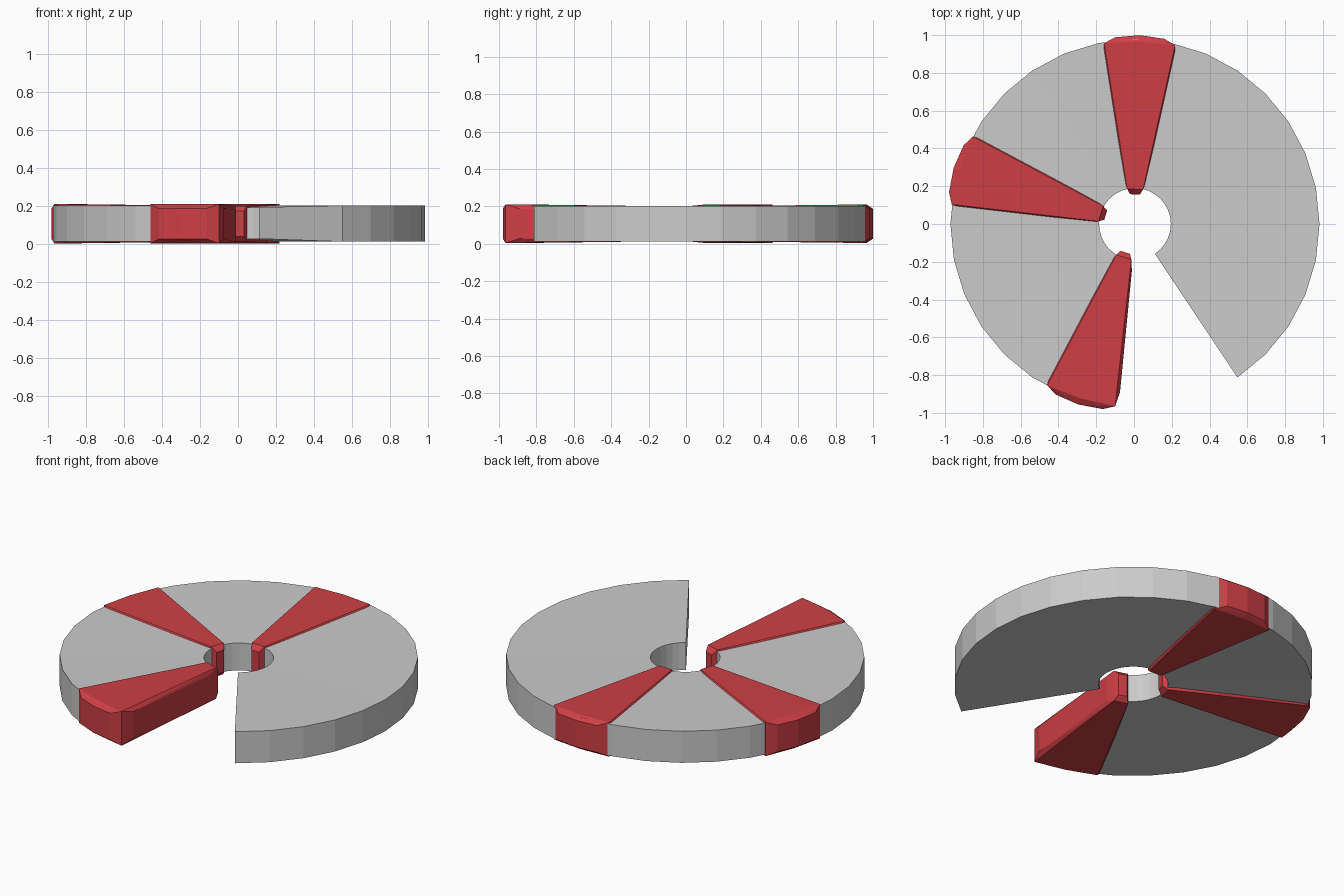
import bpy, bmesh
from math import radians, cos, sin

if "Cube" in bpy.data.objects:
    bpy.data.objects.remove(bpy.data.objects["Cube"])

MID_Z = 0.107


def finish(bm, name):
    bmesh.ops.recalc_face_normals(bm, faces=bm.faces)
    mesh = bpy.data.meshes.new(name)
    bm.to_mesh(mesh)
    bm.free()
    obj = bpy.data.objects.new(name, mesh)
    bpy.context.collection.objects.link(obj)
    return obj


# Open grey ring: a slightly tapered section swept in 32-per-turn steps
def open_ring():
    bm = bmesh.new()
    profile = [(0.19, 0.028), (0.977, 0.013), (0.977, 0.203), (0.19, 0.193)]
    steps, start = 28, -56.25
    rings = []
    for i in range(steps + 1):
        a = radians(start + i * 11.25)
        rings.append([bm.verts.new((0.005 + r * cos(a), r * sin(a), z)) for r, z in profile])
    for a, b in zip(rings, rings[1:]):
        for k in range(4):
            n = (k + 1) % 4
            bm.faces.new((a[k], b[k], b[n], a[n]))
    bm.faces.new(rings[0])
    bm.faces.new(rings[-1][::-1])
    return finish(bm, "open_ring")


red = bpy.data.materials.new("red")
red.diffuse_color = (0.62, 0.05, 0.06, 1)
red.use_nodes = True
red.node_tree.nodes["Principled BSDF"].inputs["Base Color"].default_value = red.diffuse_color

# Half outline of a wedge: (across, along radius, half height)
WEDGE = [
    (0.188, 0.952, 0.103), (0.0, 0.966, 0.103), (0.042, 0.184, 0.094),   # caps
    (0.13, 0.985, 0.080), (0.0, 1.0, 0.080),                             # outer end
    (0.191, 0.873, 0.080), (0.062, 0.24, 0.072), (0.026, 0.157, 0.066),  # flanks, inner end
]


# Chamfered red wedge, mirrored across and vertically, closed as a convex shell
def wedge(name, angle):
    bm = bmesh.new()
    a = radians(angle)
    pts = {(s * v, u, MID_Z + t * h) for v, u, h in WEDGE for s in (-1, 1) for t in (-1, 1)}
    for v, u, z in sorted(pts):
        bm.verts.new((u * cos(a) - v * sin(a), u * sin(a) + v * cos(a), z))
    bmesh.ops.convex_hull(bm, input=bm.verts)
    bmesh.ops.dissolve_limit(bm, angle_limit=radians(2), verts=bm.verts, edges=bm.edges)
    finish(bm, name).data.materials.append(red)


open_ring()
for name, angle in (("back_wedge", 88.2), ("left_wedge", 162.7), ("front_wedge", 252.9)):
    wedge(name, angle)
